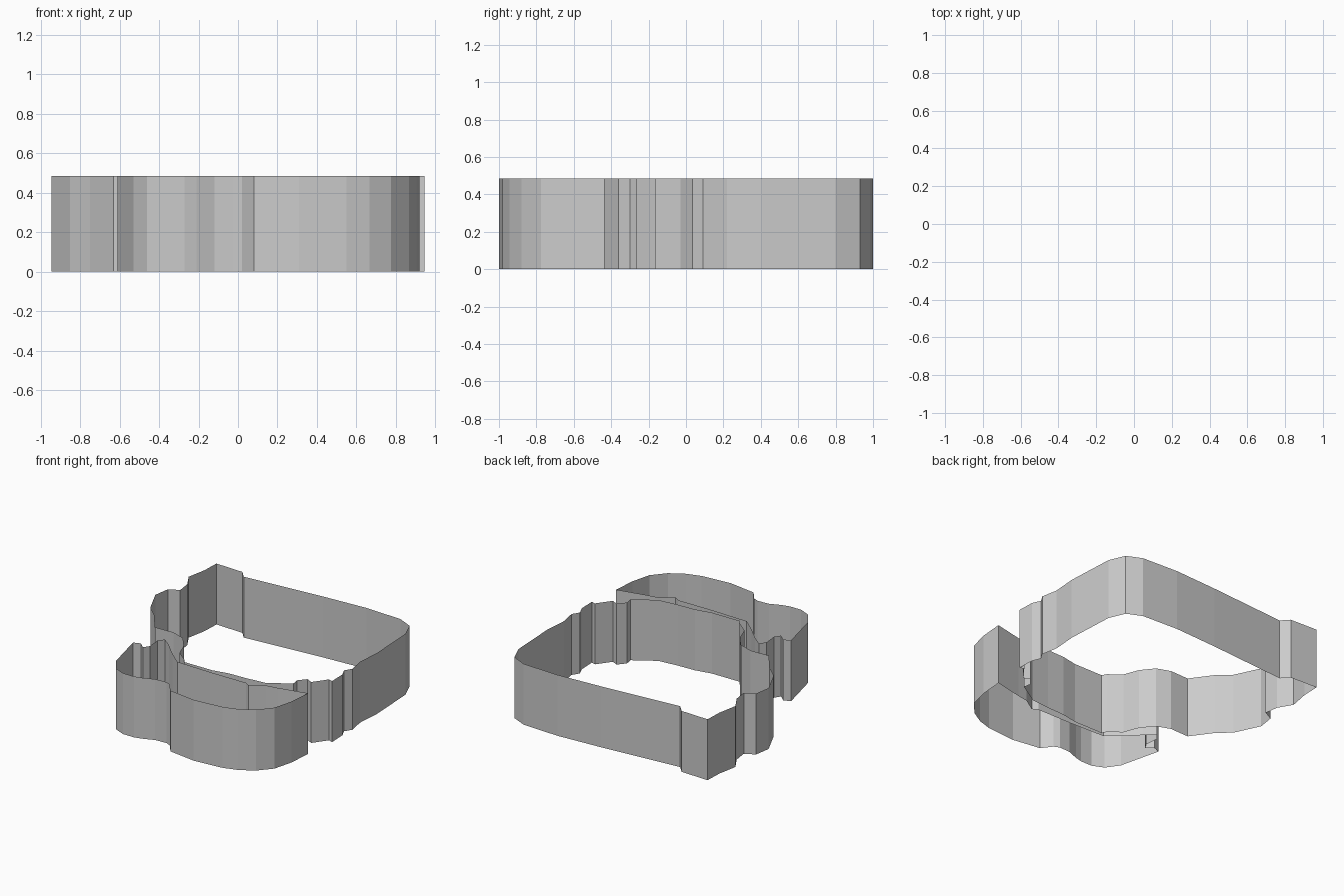
import bpy, bmesh

HEIGHT = 0.485


def ribbon_wall(name, outline):
    """Open-ended thin wall: a closed outline extruded straight up."""
    bm = bmesh.new()
    verts = [bm.verts.new((x, y, 0)) for x, y in outline]
    edges = [bm.edges.new((a, b)) for a, b in zip(verts, verts[1:] + verts[:1])]
    new = bmesh.ops.extrude_edge_only(bm, edges=edges)["geom"]
    top = [g for g in new if isinstance(g, bmesh.types.BMVert)]
    bmesh.ops.translate(bm, verts=top, vec=(0, 0, HEIGHT))
    bmesh.ops.recalc_face_normals(bm, faces=bm.faces[:])
    mesh = bpy.data.meshes.new(name)
    bm.to_mesh(mesh)
    bm.free()
    obj = bpy.data.objects.new(name, mesh)
    bpy.context.collection.objects.link(obj)
    return obj


# Large rear loop, sides listed clockwise from the back left corner
back = [(-0.89, 1.0), (-0.655, 0.99), (-0.60, 0.93), (0.06, 0.98),
        (0.43, 1.0), (0.74, 0.985), (0.86, 0.93)]
right = [(0.915, 0.80), (0.935, 0.41), (0.92, 0.22), (0.945, 0.09),
         (0.91, 0.035), (0.94, -0.03), (0.945, -0.165), (0.91, -0.155),
         (0.83, -0.265), (0.78, -0.24), (0.73, -0.30), (0.74, -0.36)]
front = [(0.57, -0.465), (0.41, -0.48), (0.26, -0.485), (0.13, -0.51),
         (-0.12, -0.51)]
left = [(-0.14, -0.475), (-0.235, -0.40), (-0.28, -0.28), (-0.36, -0.18),
        (-0.47, -0.14), (-0.63, -0.145), (-0.75, 0.02), (-0.85, 0.11),
        (-0.945, 0.31), (-0.925, 0.44), (-0.845, 0.48), (-0.86, 0.59),
        (-0.925, 0.70), (-0.895, 0.86)]
ribbon_wall("rear_loop_wall", back + right + front + left)

# Front loop: bowed front, rounded left lobe, and the inner side
bow = [(0.92, -0.435), (0.905, -0.62), (0.865, -0.775), (0.775, -0.88),
       (0.665, -0.945), (0.55, -0.98), (0.31, -1.0), (0.08, -0.965)]
lobe = [(0.02, -0.885), (-0.025, -0.865), (-0.12, -0.87), (-0.21, -0.905),
        (-0.27, -0.92), (-0.37, -0.92), (-0.46, -0.88), (-0.53, -0.78),
        (-0.61, -0.45), (-0.555, -0.43), (-0.505, -0.475), (-0.475, -0.43),
        (-0.485, -0.32), (-0.45, -0.275), (-0.37, -0.34), (-0.27, -0.44)]
inner = [(-0.16, -0.535), (0.14, -0.545), (0.45, -0.545), (0.49, -0.57),
         (0.60, -0.50), (0.69, -0.485)]
ribbon_wall("front_loop_wall", bow + lobe + inner)
